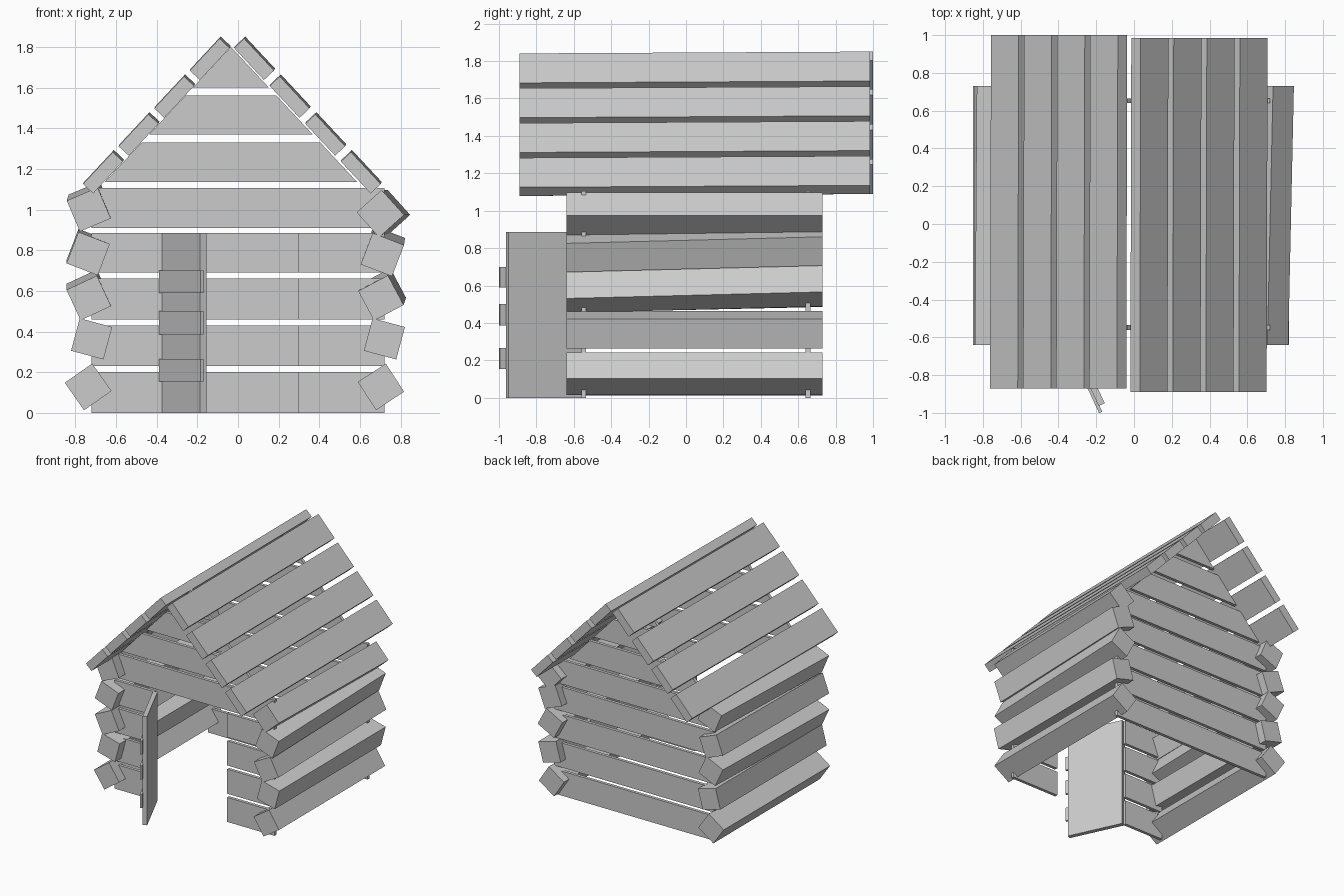
import bpy, bmesh, math
from mathutils import Matrix, Vector

if "Cube" in bpy.data.objects:
    bpy.data.objects.remove(bpy.data.objects["Cube"], do_unlink=True)

grey = bpy.data.materials.new("weathered_grey")
grey.use_nodes = True
colour = (0.6, 0.6, 0.6, 1)
grey.diffuse_color = colour
grey.node_tree.nodes["Principled BSDF"].inputs["Base Color"].default_value = colour


def prism(name, section, y0, y1, dx=0.0, dz=0.0):
    """Extrude an x-z section along y, shifting the back end by dx, dz."""
    bm = bmesh.new()
    front = [bm.verts.new((x, y0, z)) for x, z in section]
    back = [bm.verts.new((x + dx, y1, z + dz)) for x, z in section]
    bm.faces.new(front)
    bm.faces.new(back[::-1])
    n = len(section)
    for i in range(n):
        j = (i + 1) % n
        bm.faces.new((front[i], back[i], back[j], front[j]))
    bmesh.ops.recalc_face_normals(bm, faces=bm.faces)
    mesh = bpy.data.meshes.new(name)
    bm.to_mesh(mesh)
    bm.free()
    mesh.materials.append(grey)
    ob = bpy.data.objects.new(name, mesh)
    bpy.context.collection.objects.link(ob)
    return ob


def rect(cx, cz, w, h, degrees=0):
    """Corners of a turned rectangle in the x-z plane."""
    turn = Matrix.Rotation(math.radians(degrees), 2)
    out = []
    for sx, sz in ((-1, -1), (1, -1), (1, 1), (-1, 1)):
        p = turn @ Vector((sx * w / 2, sz * h / 2))
        out.append((cx + p.x, cz + p.y))
    return out


def span(x0, x1, z0, z1):
    return rect((x0 + x1) / 2, (z0 + z1) / 2, x1 - x0, z1 - z0)


# Side wall logs: centre x, centre z, turn, back shift x, back rise
left_wall = [(0.703, 0.128, 33, 0, 0), (0.72, 0.344, -15, 0, 0),
             (0.703, 0.565, 28, 0.012, 0.035), (0.71, 0.778, -21, 0.005, 0.035),
             (0.70, 0.98, 42, 0.03, 0)]
right_wall = [(-0.737, 0.128, 35, 0, 0), (-0.72, 0.364, -15, 0, 0),
              (-0.734, 0.565, 25, 0, 0.03), (-0.737, 0.783, -21, 0, 0.015),
              (-0.734, 1.0, 23, 0.01, 0.03)]
left_wall[1] = (0.72, 0.364, -15, 0, 0)
for side, logs in (("left", left_wall), ("right", right_wall)):
    for i, (x, z, turn, dx, dz) in enumerate(logs):
        prism(f"{side}_wall_log_{i + 1}", rect(x, z, 0.165, 0.165, turn),
              -0.64, 0.73, dx, dz)

# End wall planks, with a doorway in the front and gables cut to the roof pitch
HALF, PITCH, APEX_X, APEX_Z = 0.72, 1.07, -0.035, 1.80
levels = [(0, 0.2), (0.23, 0.43), (0.46, 0.66), (0.69, 0.885),
          (0.91, 1.105), (1.135, 1.33), (1.37, 1.56), (1.60, 1.80)]
for wall, y in (("front", -0.56), ("back", 0.64)):
    for i, (z0, z1) in enumerate(levels):
        name = f"{wall}_plank_{i + 1}"
        if i < 4 and wall == "front":
            prism(name + "_right", span(-HALF, -0.365, z0, z1), y, y + 0.025)
            prism(name + "_left", span(0.295, HALF, z0, z1), y, y + 0.025)
        elif i < 5:
            prism(name, span(-HALF, HALF, z0, z1), y, y + 0.025)
        else:
            low, high = (APEX_Z - z0) / PITCH, (APEX_Z - z1) / PITCH
            section = [(APEX_X - low, z0), (APEX_X + low, z0), (APEX_X + high, z1)]
            if high > 0:
                section.append((APEX_X - high, z1))
            prism(name, section, y, y + 0.025)

# Roof boards, four on each slope
for side, x, sign, y0, y1 in (("right", -0.139, -1, -0.87, 1.0),
                              ("left", 0.079, 1, -0.89, 0.985)):
    for i in range(4):
        section = rect(x + sign * 0.175 * i, 1.739 - 0.186 * i, 0.215, 0.068, -sign * 47)
        prism(f"{side}_roof_board_{i + 1}", section, y0, y1, 0.005, 0.01)

# Open door: boards and outer battens, built flat and swung on the hinge
hinge = Matrix.Translation((-0.375, -0.56, 0)) @ Matrix.Rotation(math.radians(-65), 4, "Z")
door = []
for i, (z0, z1) in enumerate(((0, 0.235), (0.235, 0.465), (0.465, 0.695), (0.695, 0.885))):
    door.append(prism(f"door_board_{i + 1}", span(0, 0.445, z0, z1), 0, 0.035))
for i, (z0, z1) in enumerate(((0.155, 0.265), (0.385, 0.5), (0.59, 0.7))):
    door.append(prism(f"door_batten_{i + 1}", span(0, 0.48, z0, z1), -0.014, 0.004))
for part in door:
    part.data.transform(hinge)
